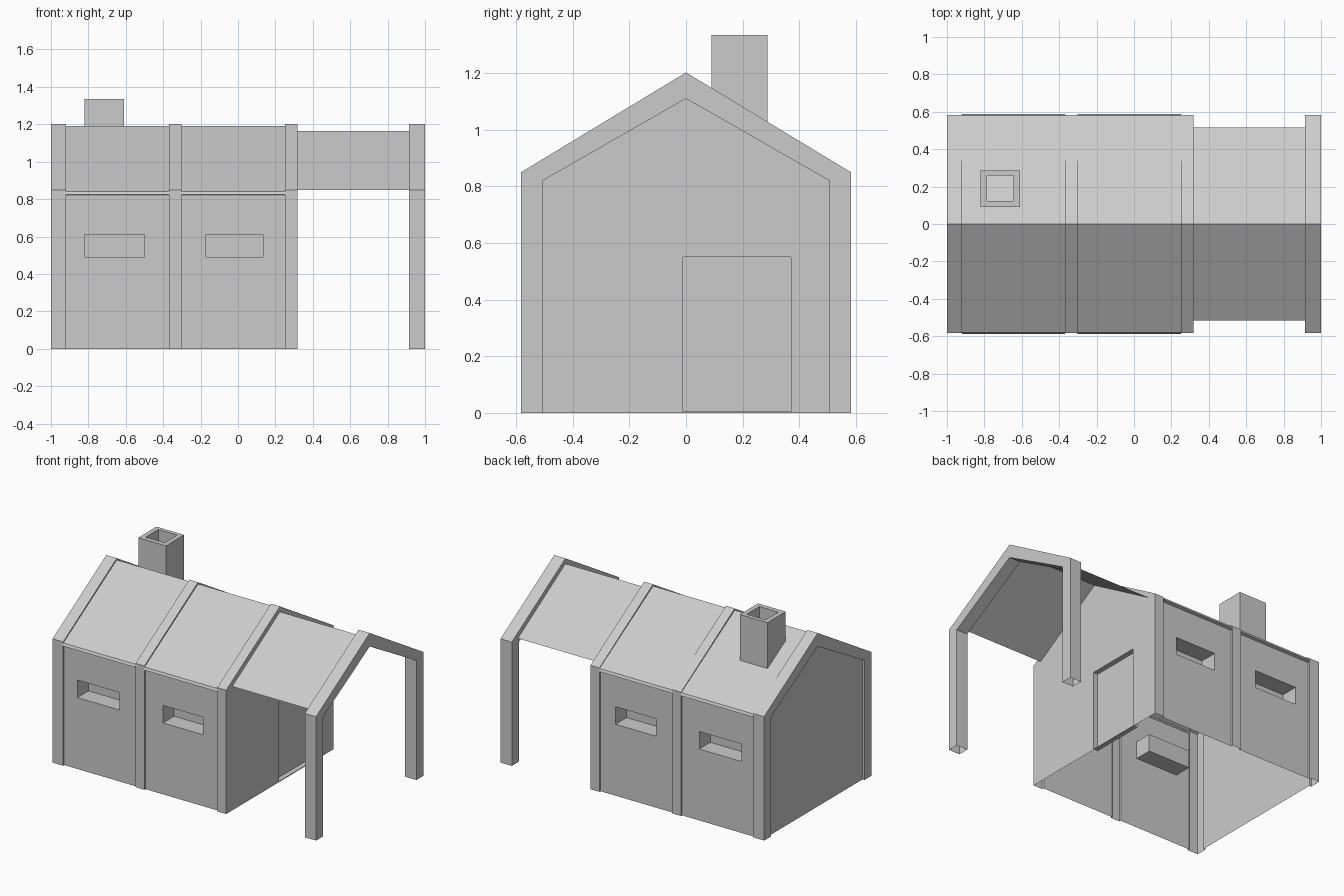
import bpy, bmesh
from mathutils import Vector

if "Cube" in bpy.data.objects:
    bpy.data.objects.remove(bpy.data.objects["Cube"])


def finish(name, bm, outward):
    """Consistent normals; the face pointing most along 'outward' axis decides the side."""
    bmesh.ops.remove_doubles(bm, verts=bm.verts, dist=1e-5)
    bmesh.ops.recalc_face_normals(bm, faces=bm.faces)
    bm.normal_update()
    o = Vector(outward)
    key = max(bm.faces, key=lambda f: f.calc_center_median().dot(o) + abs(f.normal.dot(o)))
    if key.normal.dot(o) < 0:
        bmesh.ops.reverse_faces(bm, faces=bm.faces)
    me = bpy.data.meshes.new(name)
    bm.to_mesh(me)
    bm.free()
    ob = bpy.data.objects.new(name, me)
    bpy.context.collection.objects.link(ob)
    return ob


def quads(bm, a, b, closed=False):
    """Strip of quads between two rows of points."""
    va, vb = [bm.verts.new(p) for p in a], [bm.verts.new(p) for p in b]
    n = len(a)
    for i in range(n if closed else n - 1):
        j = (i + 1) % n
        bm.faces.new((va[i], va[j], vb[j], vb[i]))


def arch(y, eave, apex):
    return [(-y, 0), (-y, eave), (0, apex), (y, eave), (y, 0)]


def at(x, prof):
    return [(x, y, z) for y, z in prof]


OUTER = arch(.582, .85, 1.202)
STEP = arch(.565, .84, 1.182)
INNER = arch(.506, .82, 1.11)


def frame(name, x0, x1, left, right, soffit=None):
    """Portal frame: outer band, side rings and an optional inner band."""
    bm = bmesh.new()
    quads(bm, at(x0, OUTER), at(x1, OUTER))
    if left:
        quads(bm, at(x0, OUTER), at(x0, left))
    if right:
        quads(bm, at(x1, OUTER), at(x1, right))
    if soffit:
        quads(bm, at(x0, INNER), at(soffit, INNER))
    finish(name, bm, (0, 0, 1))


def recessed_wall(name, outline, hole, depth, place, outward):
    """Thin wall with a closed rectangular recess; place(u, v, depth) -> xyz."""
    bm = bmesh.new()
    u0, u1, v0, v1 = hole
    rect = [(u0, v0), (u1, v0), (u1, v1), (u0, v1)]
    edges = []
    for loop in (outline, rect):
        vs = [bm.verts.new(place(u, v, 0)) for u, v in loop]
        edges += [bm.edges.new((vs[i - 1], vs[i])) for i in range(len(vs))]
    bmesh.ops.triangle_fill(bm, edges=edges, use_beauty=True, normal=outward)
    back = [place(u, v, depth) for u, v in rect]
    quads(bm, [place(u, v, 0) for u, v in rect], back, True)
    bm.faces.new([bm.verts.new(p) for p in back])
    finish(name, bm, outward)


# portal frames
frame("left_frame", -1, -.92, INNER, STEP, soffit=-.985)
frame("middle_frame", -.37, -.303, STEP, STEP)
frame("right_frame", .25, .318, STEP, None)
frame("porch_frame", .915, 1, INNER, INNER, soffit=1)

# left gable wall, slightly recessed
bm = bmesh.new()
bm.faces.new([bm.verts.new(p) for p in at(-.985, INNER)])
finish("left_gable", bm, (-1, 0, 0))

# right gable wall with door recess
recessed_wall("door_gable", OUTER, (-.01, .37, .005, .55), .035,
              lambda u, v, d: (.318 - d, u, v), (1, 0, 0))

# side walls with window recesses, and roof bays
ROOF = [(-.568, .822), (-.588, .824), (-.58, .842), (0, 1.19),
        (.58, .846), (.588, .828), (.568, .822)]
for bay, x0, x1, w0, w1 in (("left", -.92, -.37, -.82, -.5), ("right", -.303, .25, -.17, .135)):
    for side, s in (("front", -1), ("back", 1)):
        recessed_wall(f"{bay}_{side}_wall", [(x0, 0), (x1, 0), (x1, .825), (x0, .825)],
                      (w0, w1, .49, .61), .12,
                      lambda u, v, d: (u, s * (.57 - d), v), (0, s, 0))
    bm = bmesh.new()
    quads(bm, at(x0, ROOF), at(x1, ROOF))
    finish(f"{bay}_roof", bm, (0, 0, 1))

# porch canopy
PORCH = [(-.516, .85), (0, 1.165), (.516, .85)]
bm = bmesh.new()
quads(bm, at(.318, PORCH), at(.915, PORCH))
finish("porch_roof", bm, (0, 0, 1))

# chimney: outer skin cut to the roof slope, rim and flue
def ring(x0, x1, y0, y1, z):
    return [(x, y, z(y)) for x, y in ((x0, y0), (x1, y0), (x1, y1), (x0, y1))]


out, flue = (-.82, -.61, .09, .287), (-.787, -.643, .123, .26)
rows = [ring(*out, lambda y: 1.188 - .6 * y), ring(*out, lambda y: 1.335),
        ring(*flue, lambda y: 1.335), ring(*flue, lambda y: 1.188 - .6 * y)]
bm = bmesh.new()
for a, b in zip(rows, rows[1:]):
    quads(bm, a, b, True)
finish("chimney", bm, (0, 0, 1))
